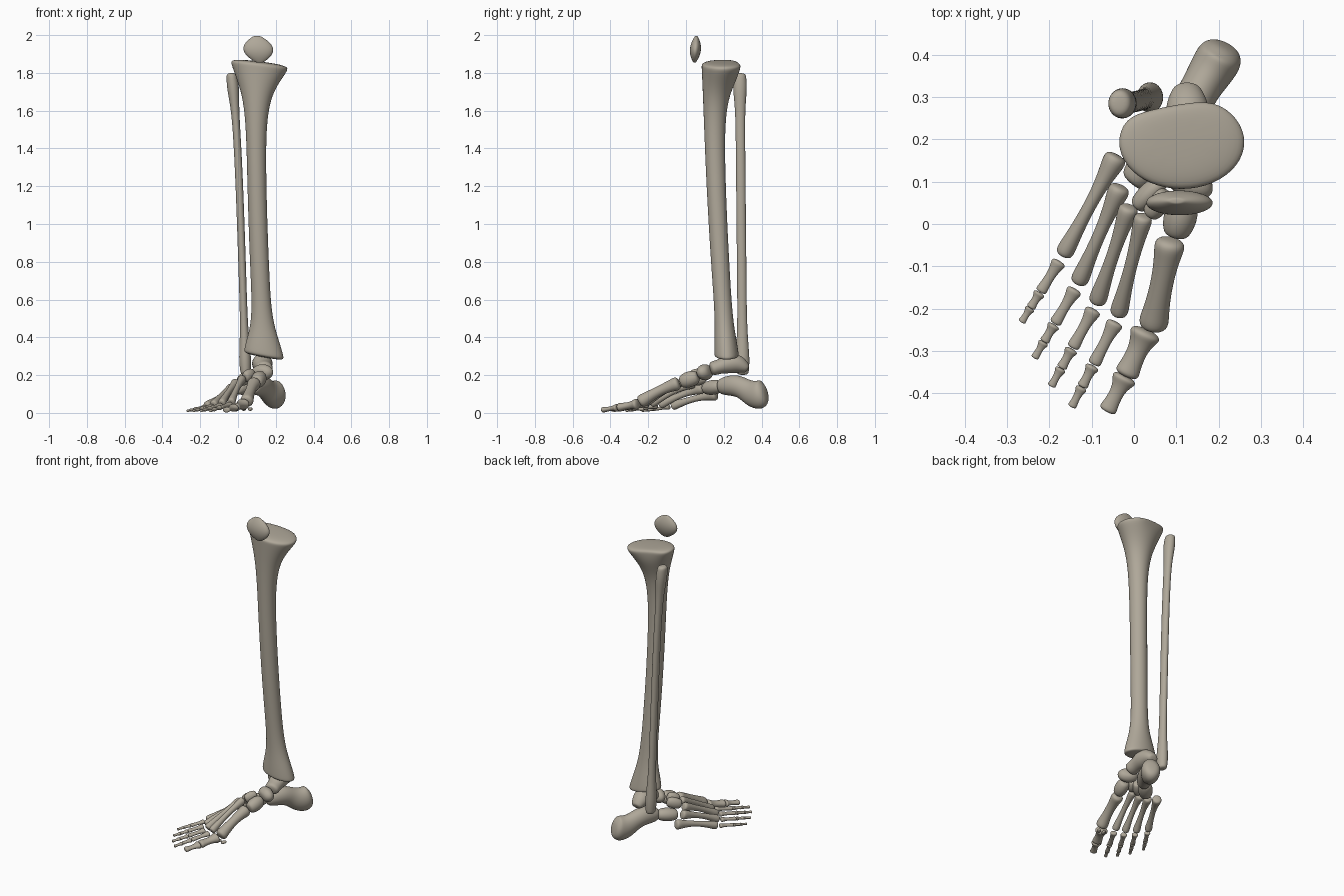
import bpy, bmesh
from math import sin, cos, pi, exp
from mathutils import Vector

cube = bpy.data.objects.get("Cube")
if cube:
    bpy.data.objects.remove(cube, do_unlink=True)

# One matte bone colour for everything
COLOUR = (0.43, 0.39, 0.32, 1)
bone_material = bpy.data.materials.new("bone")
bone_material.use_nodes = True
bone_material.diffuse_color = COLOUR
shader = bone_material.node_tree.nodes["Principled BSDF"]
shader.inputs["Base Color"].default_value = COLOUR
shader.inputs["Roughness"].default_value = 0.7

SIDES = 12
SWELL = 1.04  # makes up for the shrinkage of subdivision


def loft(name, stations, upright=False, cap=0.35, ridge=0.0):
    """Skin oval rings (centre, half width, half height, slope) into a smooth bone."""
    centres = [Vector(station[0]) for station in stations]
    last = len(centres) - 1
    bm = bmesh.new()

    def ring(index, scale, shift):
        width, height, slope = stations[index][1:]
        along = (centres[min(index + 1, last)] - centres[max(index - 1, 0)]).normalized()
        if upright:
            side, up = Vector((1, 0, 0)), Vector((0, 1, 0))
        else:
            side = along.cross(Vector((0, 0, 1))).normalized()
            up = side.cross(along)
        middle = centres[index] + along * shift * min(width, height)
        if scale == 0:
            return [bm.verts.new(middle)]
        verts = []
        for step in range(SIDES):
            angle = 2 * pi * step / SIDES
            radius = SWELL * scale * (1 + ridge * sin(-3 * angle))
            offset = side * width * radius * cos(angle) + up * height * radius * sin(angle)
            offset.z += slope * offset.x
            verts.append(bm.verts.new(middle + offset))
        return verts

    rings = [ring(0, 0, -cap), ring(0, 0.65, -cap * 0.8)]
    rings += [ring(index, 1, 0) for index in range(last + 1)]
    rings += [ring(last, 0.65, cap * 0.8), ring(last, 0, cap)]
    for lower, upper in zip(rings, rings[1:]):
        for step in range(SIDES):
            following = (step + 1) % SIDES
            corners = [lower[step % len(lower)], lower[following % len(lower)],
                       upper[following % len(upper)], upper[step % len(upper)]]
            bm.faces.new(list(dict.fromkeys(corners)))
    bmesh.ops.recalc_face_normals(bm, faces=bm.faces)
    mesh = bpy.data.meshes.new(name)
    bm.to_mesh(mesh)
    bm.free()
    for face in mesh.polygons:
        face.use_smooth = True
    mesh.materials.append(bone_material)
    bone = bpy.data.objects.new(name, mesh)
    bpy.context.collection.objects.link(bone)
    smooth = bone.modifiers.new("smooth", "SUBSURF")
    smooth.levels = smooth.render_levels = 2
    return bone


def long_bone(name, start, end, base, middle, head, flatness=1.0, bow=0.0):
    """Waisted bone with a wide base and a knobbed head."""
    start, end = Vector(start), Vector(end)
    stations = []
    count = 8
    for step in range(count):
        t = (step + 0.5) / count
        flare = min(1, 1.3 * (2 * t - 1) ** 2)
        width = middle + ((base if t < 0.5 else head) - middle) * flare
        centre = start.lerp(end, t)
        centre.z += bow * sin(pi * t)
        stations.append((centre, width, width * flatness, 0))
    loft(name, stations)


def short_bone(name, start, end, width, height):
    """Rounded block, fullest in the middle."""
    start, end = Vector(start), Vector(end)
    loft(name, [(start.lerp(end, t), width * full, height * full, 0)
                for t, full in ((0, 0.8), (0.5, 1), (1, 0.8))])


def bell(distance, spread):
    return exp(-(distance / spread) ** 2)


def eased(count):
    """Steps from 0 to 1, crowded towards both ends."""
    return [(1 - cos(pi * step / count)) / 2 for step in range(count + 1)]


# Shin bone: slender shaft, broad tilted plateau above, ankle flare below
stations = []
for t in eased(14):
    z = 0.3 + 1.55 * t
    plateau = exp(-max(1.85 - z, 0.04) / 0.1)
    ankle = bell(z - 0.3, 0.13)
    bow = 0.012 * sin(pi * t)
    centre = (0.138 - 0.045 * t - bow + 0.03 * plateau,
              0.215 - 0.075 * t - bow + 0.08 * plateau, z)
    stations.append((centre, 0.05 + 0.15 * plateau + 0.055 * ankle,
                     0.045 + 0.01 * t + 0.085 * plateau + 0.02 * ankle,
                     -0.18 * (plateau + ankle)))
tibia = loft("tibia", stations, upright=True, cap=0.1, ridge=0.0)

# Notch at the back of the plateau
for vert in tibia.data.vertices:
    if vert.co.z > 1.78 and vert.co.y > 0.27 and abs(vert.co.x - 0.08) < 0.06:
        vert.co.y -= 0.025

# Outer shin bone: thin shaft with a knob at each end
stations = []
for t in eased(14):
    knob = bell(t - 0.96, 0.05) + bell(t - 0.05, 0.06)
    centre = (0.04 - 0.05 * t - 0.024 * t ** 6, 0.3 - 0.015 * t, 0.21 + 1.58 * t)
    stations.append((centre, 0.02 + 0.013 * knob, 0.025 + 0.013 * knob, 0))
loft("fibula", stations, upright=True)

# Kneecap: flat disc, a little tilted
stations = []
for t in (0.05, 0.25, 0.5, 0.75, 0.95):
    width = 0.085 * sin(pi * t) ** 0.7
    centre = (0.115 - 0.015 * t, 0.045 + 0.01 * t, 1.85 + 0.15 * t)
    stations.append((centre, width, width * 0.37, 0))
loft("kneecap", stations, upright=True)

# Heel and ankle
loft("heel_bone", [
    ((0.21, 0.41, 0.1), 0.05, 0.066, 0),
    ((0.2, 0.39, 0.095), 0.057, 0.08, 0),
    ((0.175, 0.35, 0.1), 0.052, 0.07, 0),
    ((0.15, 0.31, 0.125), 0.046, 0.055, 0),
    ((0.125, 0.26, 0.15), 0.052, 0.06, 0),
    ((0.085, 0.185, 0.14), 0.04, 0.045, 0),
])
loft("talus", [
    ((0.125, 0.32, 0.235), 0.035, 0.027, 0),
    ((0.125, 0.28, 0.26), 0.052, 0.05, 0),
    ((0.13, 0.23, 0.265), 0.056, 0.057, 0),
    ((0.135, 0.18, 0.245), 0.043, 0.036, 0),
    ((0.14, 0.14, 0.235), 0.047, 0.04, 0),
])

# Middle foot
short_bone("navicular", (0.14, 0.12, 0.22), (0.12, 0.08, 0.21), 0.065, 0.046)
short_bone("cuboid", (0.065, 0.18, 0.14), (0, 0.105, 0.13), 0.045, 0.042)
short_bone("inner_cuneiform", (0.12, 0.055, 0.19), (0.1, -0.02, 0.165), 0.042, 0.045)
short_bone("middle_cuneiform", (0.075, 0.07, 0.21), (0.04, 0.025, 0.19), 0.028, 0.034)
short_bone("outer_cuneiform", (0.06, 0.095, 0.19), (0.01, 0.045, 0.17), 0.028, 0.036)

# Big toe
long_bone("first_metatarsal", (0.088, -0.033, 0.16), (0.043, -0.25, 0.052),
          0.038, 0.027, 0.037, bow=0.01)
long_bone("first_toe_proximal", (0.03, -0.253, 0.047), (-0.02, -0.36, 0.028),
          0.04, 0.024, 0.03, 0.8)
long_bone("first_toe_distal", (-0.02, -0.36, 0.028), (-0.065, -0.445, 0.015),
          0.032, 0.017, 0.022, 0.7)

# Small round bones beneath the big toe joint
for side, x in (("inner", 0.07), ("outer", 0.035)):
    short_bone(side + "_sesamoid", (x, -0.225, 0.02), (x - 0.01, -0.25, 0.02), 0.012, 0.01)

# Lesser toes, fanning outwards: each point follows a curve over the toe number
for k, toe in enumerate(("second", "third", "fourth", "fifth")):
    kk = k * k
    base = Vector((0.026 - 0.04 * k + 0.0065 * kk, 0.03 + 0.008 * k + 0.013 * kk,
                   0.185 - 0.02 * k - 0.003 * kk))
    head = Vector((-0.04 - 0.055 * k + 0.0035 * kk, -0.225 + 0.02 * k + 0.009 * kk,
                   0.046 - 0.005 * k))
    tip = Vector((-0.148 - 0.053 * k + 0.0045 * kk, -0.434 + 0.04 * k + 0.009 * kk, 0.011))
    long_bone(toe + "_metatarsal", base, head, 0.024 + 0.002 * k, 0.015, 0.023,
              1.1, 0.01)
    cuts = (0.02, 0.53, 0.77, 1)
    size = 0.022 - 0.001 * k
    for joint, start, end in zip(("proximal", "middle", "distal"), cuts, cuts[1:]):
        long_bone(f"{toe}_toe_{joint}", head.lerp(tip, start), head.lerp(tip, end),
                  size, size * 0.6, size * 0.75, 0.75)
        size *= 0.82
